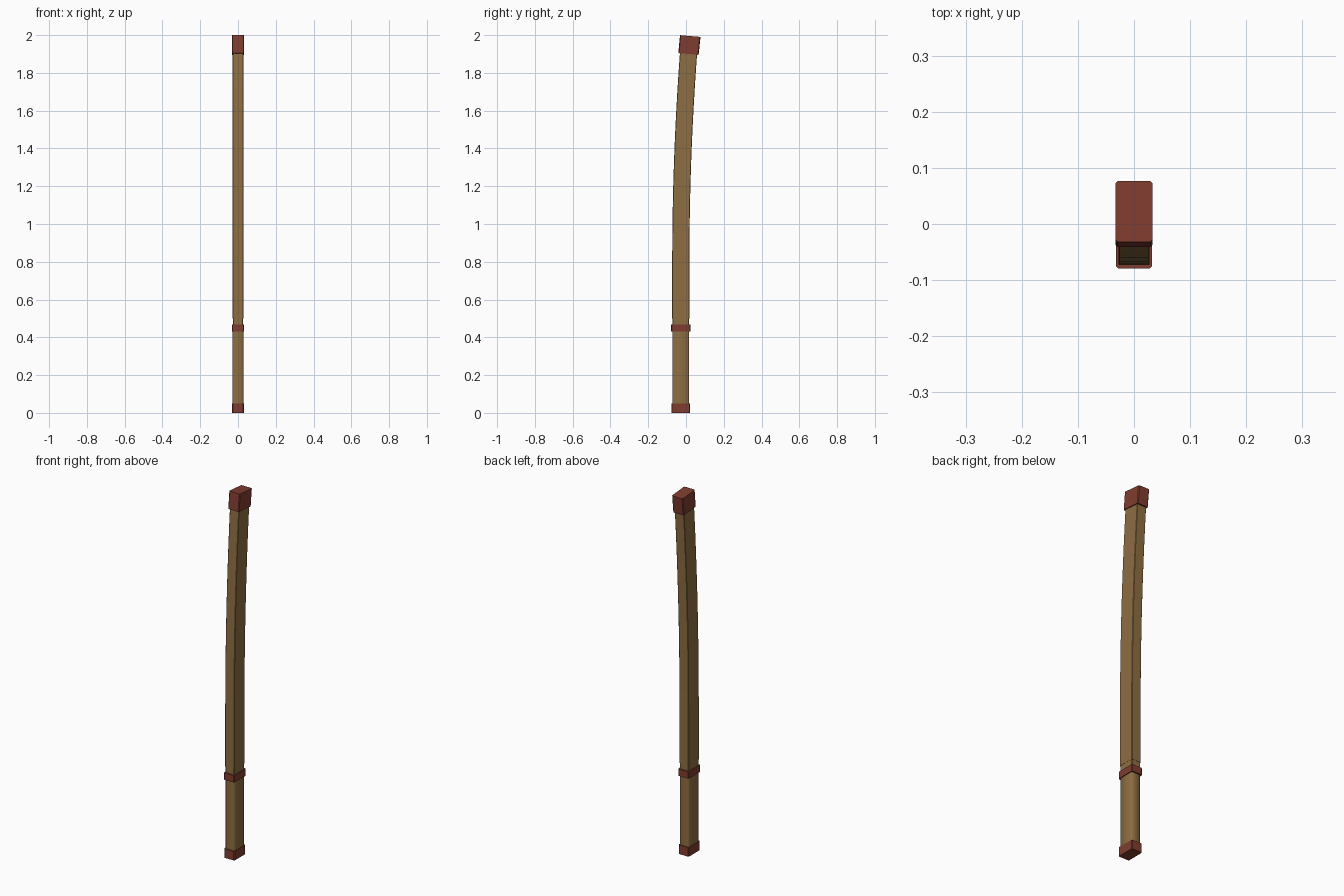
import bpy, bmesh, math

if "Cube" in bpy.data.objects:
    bpy.data.objects.remove(bpy.data.objects["Cube"])


def material(name, rgb):
    m = bpy.data.materials.new(name)
    m.diffuse_color = (*rgb, 1)
    m.use_nodes = True
    m.node_tree.nodes["Principled BSDF"].inputs["Base Color"].default_value = m.diffuse_color
    return m


wood = material("brown wood", (0.27, 0.155, 0.055))
red = material("dark red lacquer", (0.215, 0.046, 0.029))


def centre(z):
    """Depth position and backward tilt of the gently curved centre line."""
    d = max(z - 0.8, 0)
    return -0.0275 + 0.0335 * d * d, 0.067 * d


def section(w, d, c):
    """Chamfered rectangle, half width w, half depth d, corner cut c."""
    return [(w, -d + c), (w, d - c), (w - c, d), (-w + c, d),
            (-w, d - c), (-w, -d + c), (-w + c, -d), (w - c, -d)]


def loft(name, rings, mat, smooth=None):
    """Rings are (z, half width, half depth, chamfer, y, tilt)."""
    bm = bmesh.new()
    loops = []
    for z, w, d, c, y, t in rings:
        loops.append([bm.verts.new((px, y + py * math.cos(t), z - py * math.sin(t)))
                      for px, py in section(w, d, c)])
    for a, b in zip(loops, loops[1:]):
        for i in range(8):
            j = (i + 1) % 8
            bm.faces.new((a[i], a[j], b[j], b[i]))
    bm.faces.new(loops[0][::-1])
    bm.faces.new(loops[-1])
    bmesh.ops.recalc_face_normals(bm, faces=bm.faces)
    me = bpy.data.meshes.new(name)
    bm.to_mesh(me)
    bm.free()
    me.materials.append(mat)
    ob = bpy.data.objects.new(name, me)
    bpy.context.collection.objects.link(ob)
    if smooth:
        bpy.context.view_layer.objects.active = ob
        ob.select_set(True)
        bpy.ops.object.shade_smooth_by_angle(angle=math.radians(smooth))
        ob.select_set(False)
    return ob


# straight grip with softened corners
loft("grip", [(z, 0.028, 0.044, 0.005, -0.0275, 0) for z in (0.03, 0.45)], wood, 60)

# scabbard mouth, then the curved scabbard
loft("scabbard_mouth", [(z, 0.027, 0.044, 0.003, -0.0275, 0) for z in (0.45, 0.51)], wood)
zs = [0.5 + 1.42 * i / 14 for i in range(15)]
loft("scabbard", [(z, 0.028, 0.0455, 0.002, *centre(z)) for z in zs], wood)

# end cap and collar
loft("pommel_cap", [(z, 0.0315, 0.0495, 0.004, -0.0275, 0) for z in (0, 0.05)], red)
loft("collar", [(z, 0.032, 0.0515, 0.004, -0.0275, 0) for z in (0.43, 0.468)], red)

# tilted cap on the scabbard tip
y, t = centre(1.9)
loft("tip_cap", [(1.9, 0.033, 0.054, 0.004, y, 0.085),
                 (1.995, 0.033, 0.0545, 0.004, y + 0.0095, 0.085)], red)
